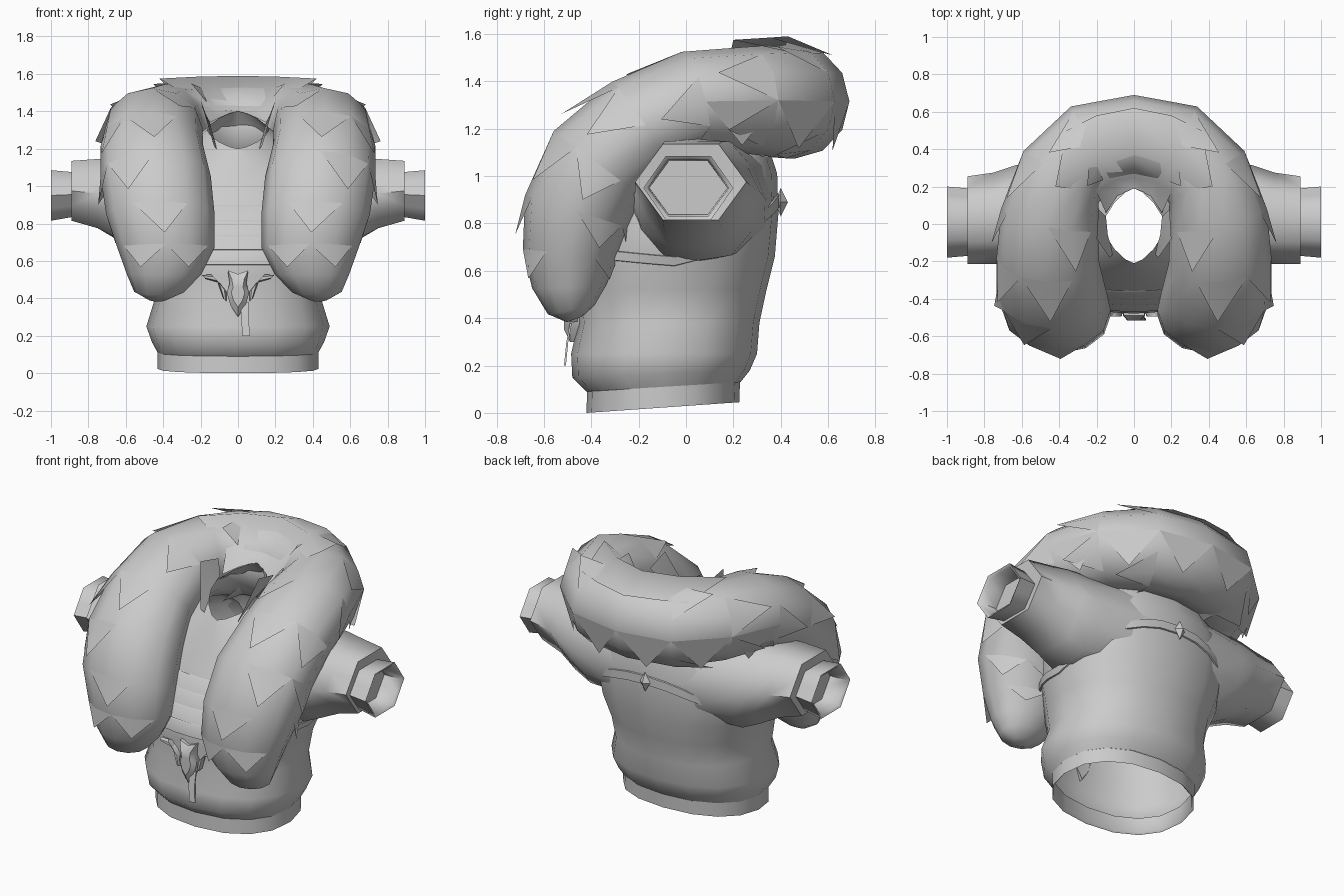
import bpy, bmesh
from math import sin, cos, pi, radians, copysign, sqrt
from mathutils import Vector

cube = bpy.data.objects.get("Cube")
if cube:
    bpy.data.objects.remove(cube, do_unlink=True)

grey = bpy.data.materials.new("cloth_grey")
grey.use_nodes = True
grey.diffuse_color = (0.6, 0.6, 0.6, 1)
grey.node_tree.nodes["Principled BSDF"].inputs["Base Color"].default_value = (0.6, 0.6, 0.6, 1)


def make(name, verts, faces, angle=50, recalc=True):
    me = bpy.data.meshes.new(name)
    me.from_pydata([tuple(v) for v in verts], [], faces)
    me.materials.append(grey)
    if recalc:
        bm = bmesh.new()
        bm.from_mesh(me)
        bmesh.ops.recalc_face_normals(bm, faces=bm.faces)
        bm.to_mesh(me)
        bm.free()
    ob = bpy.data.objects.new(name, me)
    bpy.context.collection.objects.link(ob)
    bpy.ops.object.select_all(action='DESELECT')
    ob.select_set(True)
    bpy.context.view_layer.objects.active = ob
    bpy.ops.object.shade_smooth_by_angle(angle=radians(angle))


def loft(name, rings, closed=True, cap_start=False, cap_end=False, angle=50):
    n = len(rings[0])
    verts = [v for r in rings for v in r]
    faces = []
    for i in range(len(rings) - 1):
        for j in range(n if closed else n - 1):
            k = (j + 1) % n
            faces.append((i * n + j, i * n + k, (i + 1) * n + k, (i + 1) * n + j))
    if cap_start:
        faces.append(tuple(range(n)))
    if cap_end:
        faces.append(tuple(range(len(verts) - n, len(verts))))
    make(name, verts, faces, angle)


def mirror(p):
    return Vector((-p[0], p[1], p[2]))


# Torso sections: front height, half width, front y, back y, rise to the back, pointedness
SECTIONS = [
    (0.09, 0.43, -0.42, 0.23, 0.04, 0.88), (0.15, 0.46, -0.48, 0.27, 0.03, 0.88),
    (0.25, 0.49, -0.485, 0.30, 0.0, 0.88), (0.38, 0.45, -0.455, 0.31, 0.0, 0.88),
    (0.52, 0.47, -0.475, 0.34, 0.0, 0.88), (0.66, 0.52, -0.46, 0.375, 0.0, 0.88),
    (0.82, 0.55, -0.395, 0.39, 0.02, 0.88), (0.94, 0.52, -0.335, 0.385, 0.07, 0.88),
    (1.03, 0.42, -0.29, 0.34, 0.12, 0.9), (1.12, 0.28, -0.25, 0.27, 0.17, 1.0),
    (1.2, 0.165, -0.21, 0.19, 0.2, 1.35),
]


def section_point(s, a, grow=0.0):
    z, hx, yf, yb, rise, power = s
    sx, cx = sin(a), cos(a)
    x = (hx + grow) * copysign(abs(sx) ** power, sx)
    y = (yf + yb) / 2 - ((yb - yf) / 2 + grow) * copysign(abs(cx) ** power, cx)
    return Vector((x, y, z + rise * (y - yf) / (yb - yf)))


def body(z, a, grow):
    for lo, hi in zip(SECTIONS, SECTIONS[1:]):
        if lo[0] <= z <= hi[0]:
            t = (z - lo[0]) / (hi[0] - lo[0])
            return section_point([p + (q - p) * t for p, q in zip(lo, hi)], a, grow)


TURN = [2 * pi * j / 16 for j in range(16)]
loft("torso", [[section_point(s, a) for a in TURN] for s in SECTIONS])

# Hem band under the jacket
hem = [(0.09, 0.43, -0.418, 0.228, 0.04, 0.88), (0.0, 0.43, -0.42, 0.225, 0.045, 0.88),
       (0.01, 0.42, -0.41, 0.215, 0.045, 0.88), (0.1, 0.415, -0.405, 0.21, 0.04, 0.88)]
loft("hem_band", [[section_point(s, a) for a in TURN] for s in hem])

# Pointed lapels at both sides of the neck opening
for side, s in (("left", 1), ("right", -1)):
    rows = [[(0.11, -0.16, 1.19), (0.14, -0.06, 1.3), (0.15, 0.04, 1.34)],
            [(0.13, -0.18, 1.22), (0.2, -0.08, 1.46), (0.19, 0.08, 1.42)]]
    loft(f"{side}_lapel", [[Vector((s * x, y, z)) for x, y, z in r] for r in rows],
         closed=False, angle=30)

# Overlapping chest wraps between the collar lobes
for i, z in enumerate((0.62, 0.7, 0.78, 0.86)):
    span = [radians(-28 + 56 * j / 6) for j in range(7)]
    loft(f"chest_wrap_{i + 1}", [[body(z + dz, a, g) for a in span]
         for dz, g in ((-0.042, 0), (-0.04, 0.01), (0.03, 0.008), (0.038, 0.002))], closed=False)

# Belt passing under the arms and rising to the middle of the back
belt_turn = [2 * pi * j / 32 for j in range(32)]


def belt_height(a):
    return 0.64 + (0.22 * ((-cos(a)) ** 1.3) if cos(a) < 0 else 0.04 * cos(a))


loft("chest_belt", [[body(belt_height(a) + dz, a, g) for a in belt_turn]
     for dz, g in ((-0.02, 0), (-0.018, 0.008), (0.018, 0.008), (0.02, 0))])

# Diamond stud on the back
stud = [(0, 0.375, 0.89), (0, 0.43, 0.89), (0.035, 0.4, 0.89),
        (0, 0.4, 0.95), (-0.035, 0.4, 0.89), (0, 0.4, 0.83)]
make("back_stud", stud, [(c, 2 + k, 2 + (k + 1) % 4) for c in (0, 1) for k in range(4)], 20)

# Sleeves, round at the shoulder and six sided at the cuff:
# x, centre y, centre z, half depth, half height
SLEEVE = [
    (0.36, 0.06, 0.91, 0.31, 0.27), (0.52, 0.05, 0.905, 0.285, 0.26),
    (0.63, 0.05, 0.93, 0.265, 0.225), (0.75, 0.03, 0.96, 0.245, 0.185),
    (0.89, 0.02, 0.975, 0.235, 0.16), (0.885, 0.01, 0.955, 0.18, 0.12),
    (1.0, 0.01, 0.95, 0.19, 0.135), (0.99, 0.01, 0.95, 0.17, 0.118),
    (0.88, 0.01, 0.95, 0.165, 0.113),
]


def sleeve_point(x, y, z, ry, rz, k):
    a = k * pi / 6
    flat = min(1, (x - 0.36) / 0.39)
    r = 1 - flat * (k % 2) * (1 - cos(pi / 6))
    return Vector((x, y + ry * r * cos(a), z + rz * r * sin(a) * (1 + 0.155 * flat)))


def seat(p):
    # Sink the shoulder end of the sleeve just below the torso surface
    x = 0.54 * sqrt(max(0.05, 1 - ((p.y + 0.01) / 0.41) ** 2)) - max(0, p.z - 1) * 1.1
    return Vector((min(x, 0.48) - 0.03, p.y, p.z))


sleeve_rings = [[sleeve_point(*ring, k) for k in range(12)] for ring in SLEEVE]
sleeve_rings[0] = [seat(p) for p in sleeve_rings[0]]
loft("left_sleeve", sleeve_rings, cap_end=True, angle=65)
loft("right_sleeve", [[mirror(p) for p in r] for r in sleeve_rings], cap_end=True, angle=65)

# Fur collar path from the back to a front lobe:
# x, y, z, half width, half thickness, heading of the width axis
FUR = [
    (0, 0.465, 1.315, 0.225, 0.24, 90), (0.24, 0.42, 1.315, 0.23, 0.24, 65),
    (0.39, 0.25, 1.32, 0.245, 0.225, 35), (0.45, 0.03, 1.315, 0.265, 0.215, 12),
    (0.46, -0.19, 1.215, 0.275, 0.22, 4), (0.44, -0.37, 1.05, 0.295, 0.235, 0),
    (0.415, -0.46, 0.85, 0.29, 0.23, 0), (0.385, -0.49, 0.67, 0.26, 0.2, 0),
    (0.395, -0.495, 0.53, 0.2, 0.155, 0), (0.42, -0.485, 0.435, 0.135, 0.1, 0),
    (0.43, -0.47, 0.395, 0.05, 0.035, 0),
]
M = 12
centres = [Vector(f[:3]) for f in FUR]
half = []
for i, f in enumerate(FUR):
    before = centres[i - 1] if i else mirror(centres[1])
    after = centres[min(i + 1, len(FUR) - 1)]
    wide = Vector((cos(radians(f[5])), sin(radians(f[5])), 0))
    thick = (after - before).cross(wide).normalized()
    half.append([centres[i] + wide * f[3] * cos(2 * pi * j / M) + thick * f[4] * sin(2 * pi * j / M)
                 for j in range(M)])
other = [[mirror(p) for p in ring] for ring in half[:0:-1]]
loft("fur_collar", other + half, cap_start=True, cap_end=True, angle=70)

# Fur tufts: pointed flaps that grow out of the collar and lift at their tips
verts, faces = [], []


def tuft(base, tip):
    for flip in (False, True):
        n = len(verts)
        verts.extend(mirror(p) if flip else p for p in (*base, tip))
        for f in ((n, n + 1, n + 3), (n + 1, n + 2, n + 3)):
            faces.append(f[::-1] if flip else f)


for i in range(1, 8):
    for j in range(i % 2, M, 2):
        mid = (j + 1) % M
        if cos(2 * pi * mid / M) < -0.6 or (j // 2 + i) % 3 == 0:
            continue
        end = half[i + 1][mid]
        tip = half[i][mid].lerp(end, 0.75) + (end - centres[i + 1]).normalized() * 0.035
        tuft((half[i][j], half[i][mid], half[i][(j + 2) % M]), tip)

# Drooping tufts along the outer back of the collar
for i in range(3):
    a, b = half[i], half[i + 1]
    middle = (a[0] + b[0]) / 2
    low = (a[M - 2] + b[M - 2]) / 2
    out = (middle - (centres[i] + centres[i + 1]) / 2).normalized()
    tuft((b[0], middle, a[0]), low + out * 0.07)
make("fur_tufts", verts, faces, 60, recalc=False)

# Raised fur flap behind the neck
rim = [(0.15, 0.06, 1.34), (0.09, 0.15, 1.37), (0, 0.19, 1.4)]
inner = [(0.2, 0.17, 1.44), (0.11, 0.23, 1.41), (0, 0.25, 1.41)]
crest = [(0.42, 0.2, 1.575), (0.22, 0.36, 1.585), (0, 0.43, 1.59)]
outer = [(0.36, 0.5, 1.51), (0.2, 0.58, 1.52), (0, 0.62, 1.51)]
loft("nape_flap", [list(map(Vector, row)) + [mirror(p) for p in row[1::-1]]
     for row in (rim, inner, crest, outer)], closed=False, angle=75)

# Front clasp: leaf shaped centre
leaf = [(0, 0.3), (0.04, 0.36), (0.06, 0.43), (0.045, 0.48), (0.055, 0.55)]
outline = leaf + [(0, 0.53)] + [(-x, z) for x, z in leaf[:0:-1]]
loft("clasp_leaf", [[Vector((x * g, y, 0.43 + (z - 0.43) * g)) for x, z in outline]
     for y, g in ((-0.45, 1), (-0.49, 1), (-0.515, 0.6))], cap_end=True, angle=40)

# Curled horns beside the clasp
HORN = [(0.185, 0.515, 0.014), (0.12, 0.505, 0.032), (0.085, 0.46, 0.032), (0.07, 0.39, 0.012)]
for side, s in (("left", 1), ("right", -1)):
    loft(f"{side}_horn", [[Vector((s * (x + r * 0.7 * cos(k * pi / 3)), -0.475 + 0.022 * sin(k * pi / 3),
         z + r * 0.7 * cos(k * pi / 3))) for k in range(6)] for x, z, r in HORN],
         cap_start=True, cap_end=True)

# Hanging ribbon below the clasp
ribbon = [(0.035, -0.49, 0.38), (0.035, -0.505, 0.3), (0.045, -0.515, 0.2)]
loft("clasp_ribbon", [[Vector((x + dx, y + dy, z)) for dx, dy in
     ((-0.02, 0), (0.02, 0), (0.02, 0.008), (-0.02, 0.008))] for x, y, z in ribbon],
     cap_start=True, cap_end=True, angle=30)
